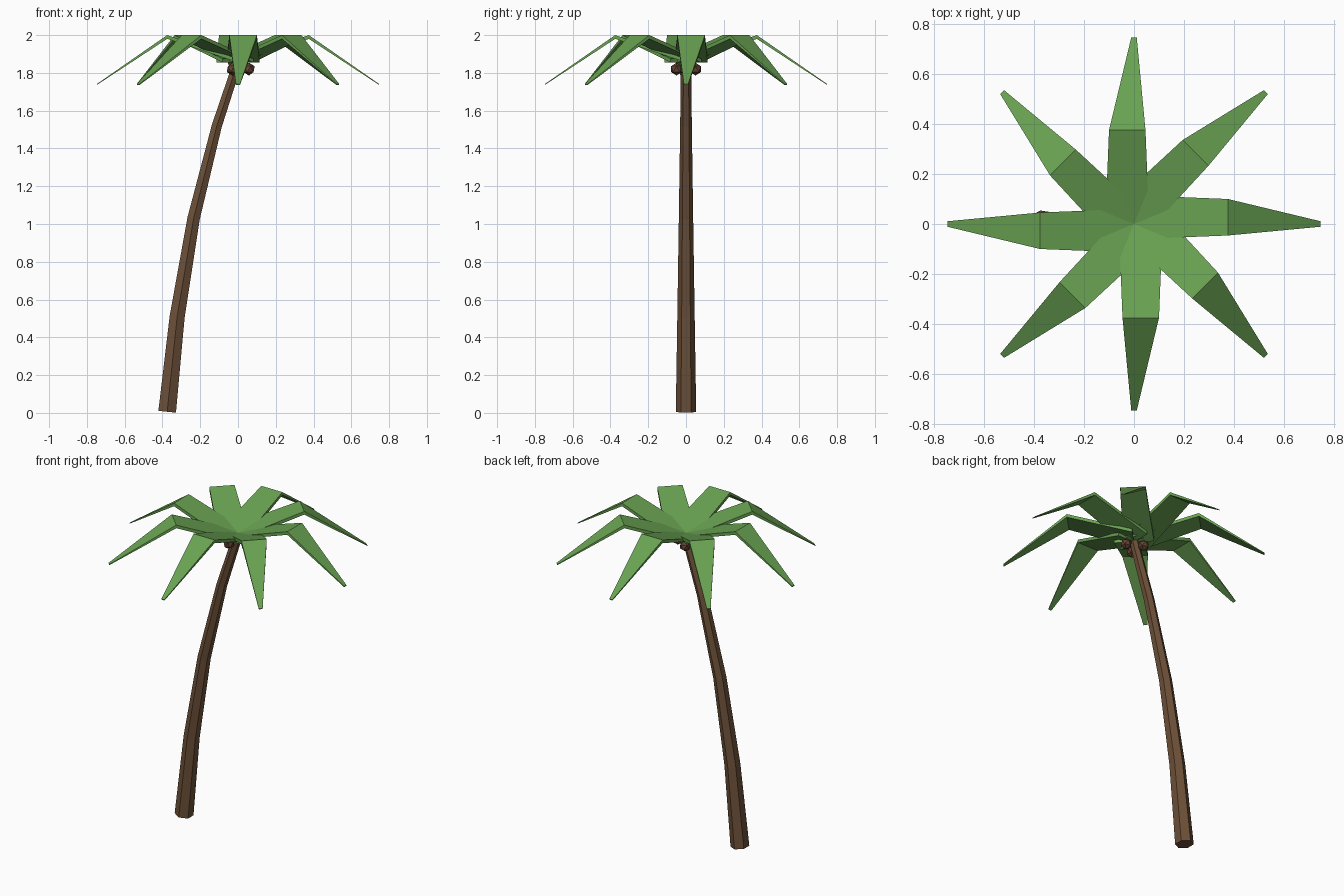
import bpy, bmesh, math
from mathutils import Vector, Matrix

if "Cube" in bpy.data.objects:
    bpy.data.objects.remove(bpy.data.objects["Cube"])


def material(name, rgb):
    m = bpy.data.materials.new(name)
    m.diffuse_color = (*rgb, 1)
    m.use_nodes = True
    m.node_tree.nodes["Principled BSDF"].inputs["Base Color"].default_value = m.diffuse_color
    return m


BARK = material("bark brown", (0.150, 0.080, 0.040))
LEAF = material("leaf green", (0.140, 0.360, 0.084))
NUT = material("coconut brown", (0.125, 0.058, 0.034))


def make_object(name, bm, mat):
    bmesh.ops.recalc_face_normals(bm, faces=bm.faces)
    mesh = bpy.data.meshes.new(name)
    bm.to_mesh(mesh)
    bm.free()
    mesh.materials.append(mat)
    obj = bpy.data.objects.new(name, mesh)
    bpy.context.collection.objects.link(obj)
    return obj


def loft(name, rings, mat):
    """Skin a list of closed rings and cap both ends."""
    bm = bmesh.new()
    loops = [[bm.verts.new(p) for p in ring] for ring in rings]
    n = len(loops[0])
    for a, b in zip(loops, loops[1:]):
        for i in range(n):
            j = (i + 1) % n
            bm.faces.new((a[i], a[j], b[j], b[i]))
    bm.faces.new(loops[0])
    bm.faces.new(loops[-1])
    return make_object(name, bm, mat)


# Trunk: leaning six-sided taper, (x, z, radius) along the bend
path = [(-0.375, 0.006, 0.054), (-0.322, 0.51, 0.046), (-0.235, 1.03, 0.038),
        (-0.112, 1.52, 0.031), (0.0, 1.86, 0.027)]
rings = []
for i, (x, z, r) in enumerate(path):
    x0, z0, _ = path[max(i - 1, 0)]
    x1, z1, _ = path[min(i + 1, len(path) - 1)]
    tilt = Matrix.Rotation(math.atan2(x1 - x0, z1 - z0), 3, 'Y')
    ring = []
    for k in range(6):
        a = math.pi / 2 + k * math.pi / 3
        ring.append(Vector((x, 0, z)) + tilt @ Vector((r * math.cos(a), r * math.sin(a), 0)))
    rings.append(ring)
loft("trunk", rings, BARK)

# Fronds: eight folded blades, (distance, top z, sideways offset, half width, thickness)
stations = [(0.0, 1.875, 0.027, 0.088, 0.02), (0.375, 2.0, 0.027, 0.073, 0.02),
            (0.746, 1.742, 0.0, 0.011, 0.005)]
for k in range(8):
    turn = Matrix.Rotation(k * math.pi / 4, 3, 'Z')
    rings = [[turn @ Vector(p) for p in ((d, o - w, z), (d, o + w, z),
                                         (d, o + w, z - t), (d, o - w, z - t))]
             for d, z, o, w, t in stations]
    loft(f"frond_{k + 1}", rings, LEAF)

# Coconuts: three faceted balls around the trunk top
for k in range(3):
    a = k * math.tau / 3
    bm = bmesh.new()
    bmesh.ops.create_icosphere(bm, subdivisions=1, radius=0.034, matrix=Matrix.Translation(
        (0.058 * math.cos(a), 0.058 * math.sin(a), 1.82)))
    make_object(f"coconut_{k + 1}", bm, NUT)
